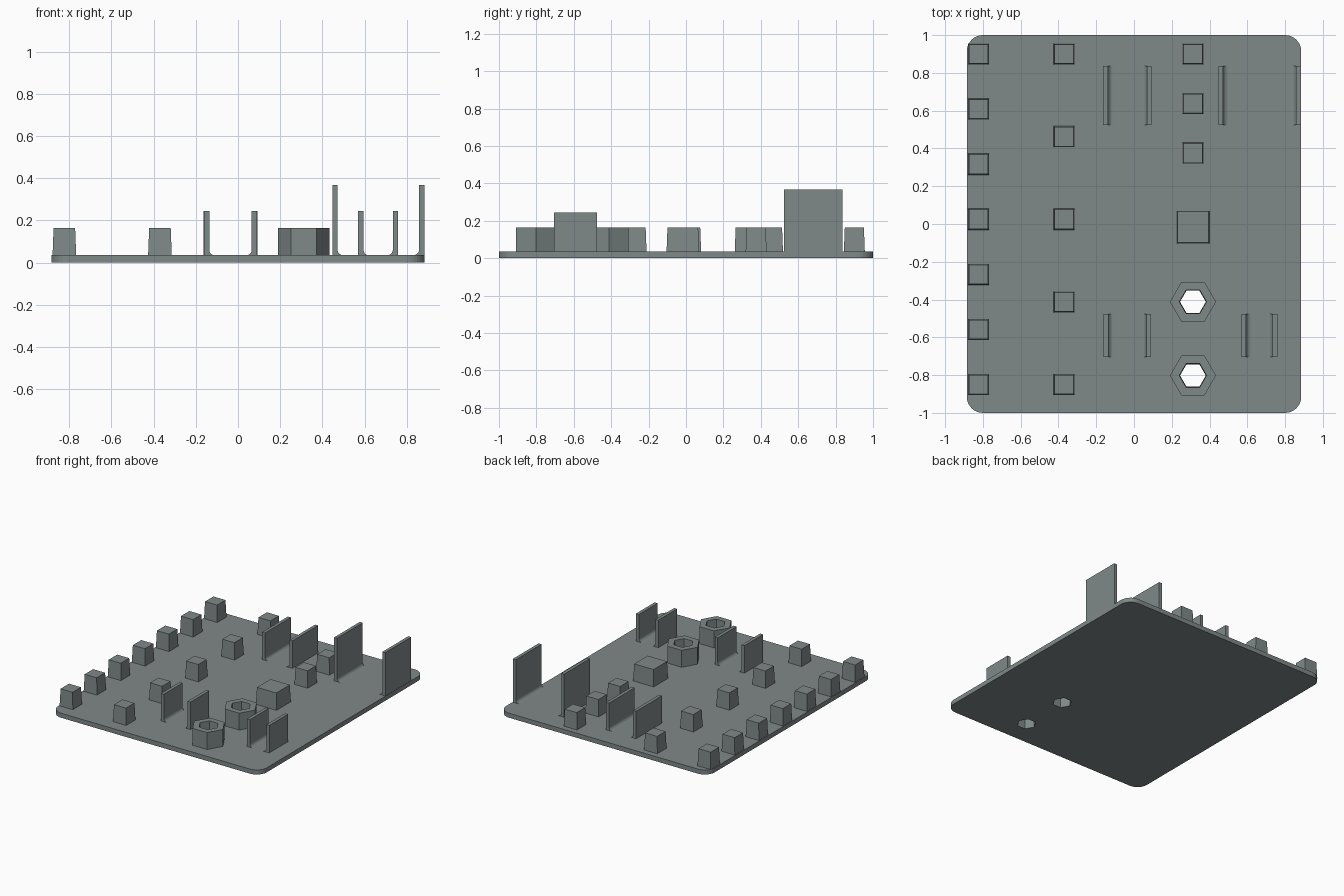
import bpy, bmesh, math

if "Cube" in bpy.data.objects:
    bpy.data.objects.remove(bpy.data.objects["Cube"])

TOP = 0.035        # upper face of the plate
POST_TOP = 0.165   # top of posts, block and hex bosses

grey = bpy.data.materials.new("slate grey")
grey.diffuse_color = (0.216, 0.25, 0.25, 1)
grey.use_nodes = True
grey.node_tree.nodes["Principled BSDF"].inputs["Base Color"].default_value = grey.diffuse_color


def finish(bm, name):
    bmesh.ops.recalc_face_normals(bm, faces=bm.faces)
    mesh = bpy.data.meshes.new(name)
    bm.to_mesh(mesh)
    bm.free()
    mesh.materials.append(grey)
    obj = bpy.data.objects.new(name, mesh)
    bpy.context.collection.objects.link(obj)
    return obj


def loft(name, low, high, caps=True):
    """Join two matching outlines of 3D points into a closed solid."""
    bm = bmesh.new()
    a = [bm.verts.new(p) for p in low]
    b = [bm.verts.new(p) for p in high]
    n = len(a)
    for i in range(n):
        bm.faces.new((a[i], a[(i + 1) % n], b[(i + 1) % n], b[i]))
    if caps:
        bm.faces.new(a[::-1])
        bm.faces.new(b)
    return finish(bm, name)


def ngon(x, y, z, r, n, turn=0.0):
    return [(x + r * math.cos(turn + i * math.tau / n),
             y + r * math.sin(turn + i * math.tau / n), z) for i in range(n)]


def square_post(name, x, y, bottom, top):
    k = math.sqrt(0.5)
    loft(name, ngon(x, y, TOP, bottom * k, 4, math.pi / 4),
         ngon(x, y, POST_TOP, top * k, 4, math.pi / 4))


def fin(name, x, side, y0, y1, height):
    """Upright wall from outer face x, 0.025 thick, with a fillet on its inner foot."""
    t, r = 0.025, 0.026
    profile = [(0, TOP), (0, height), (t, height)]
    for i in range(7):
        a = i * math.pi / 12
        profile.append((t + r - r * math.cos(a), TOP + r - r * math.sin(a)))
    loft(name, [(x + side * u, y0, z) for u, z in profile],
         [(x + side * u, y1, z) for u, z in profile])


# Base plate with rounded corners
W, D, R = 0.885, 1.0, 0.085
outline = []
for q, (sx, sy) in enumerate([(1, 1), (-1, 1), (-1, -1), (1, -1)]):
    for i in range(9):
        a = (q + i / 8) * math.pi / 2
        outline.append((sx * (W - R) + R * math.cos(a), sy * (D - R) + R * math.sin(a)))
plate = loft("base_plate", [(x, y, 0) for x, y in outline], [(x, y, TOP) for x, y in outline])

# Hexagonal bosses with holes that run through the plate
HX = 0.312
for y in (-0.412, -0.802):
    boss = loft("hex_boss", ngon(HX, y, TOP, 0.122, 6), ngon(HX, y, POST_TOP, 0.122, 6))
    cutter = loft("hex_hole_cutter", ngon(HX, y, -0.05, 0.067, 6), ngon(HX, y, 0.2, 0.073, 6))
    cutter.hide_render = True
    cutter.hide_viewport = True
    for target in (plate, boss):
        mod = target.modifiers.new("hex hole", 'BOOLEAN')
        mod.operation = 'DIFFERENCE'
        mod.solver = 'EXACT'
        mod.object = cutter

# Rows of slightly tapered square posts
for x, count, step in ((-0.823, 7, 0.2917), (-0.37, 5, 0.4375), (HX, 3, 0.2625)):
    for i in range(count):
        square_post("square_post", x, 0.9 - i * step, 0.112, 0.102)

# Larger square block
square_post("square_block", HX, -0.017, 0.174, 0.164)

# Facing pairs of upright fins: outer faces, y range, height
for name, xa, xb, y0, y1, h in (
        ("rear_fin", -0.163, 0.093, 0.525, 0.837, 0.245),
        ("tall_rear_fin", 0.447, 0.883, 0.525, 0.837, 0.367),
        ("front_fin", -0.161, 0.09, -0.705, -0.477, 0.245),
        ("right_front_fin", 0.569, 0.759, -0.705, -0.477, 0.245)):
    fin(name, xa, 1, y0, y1, h)
    fin(name, xb, -1, y0, y1, h)
